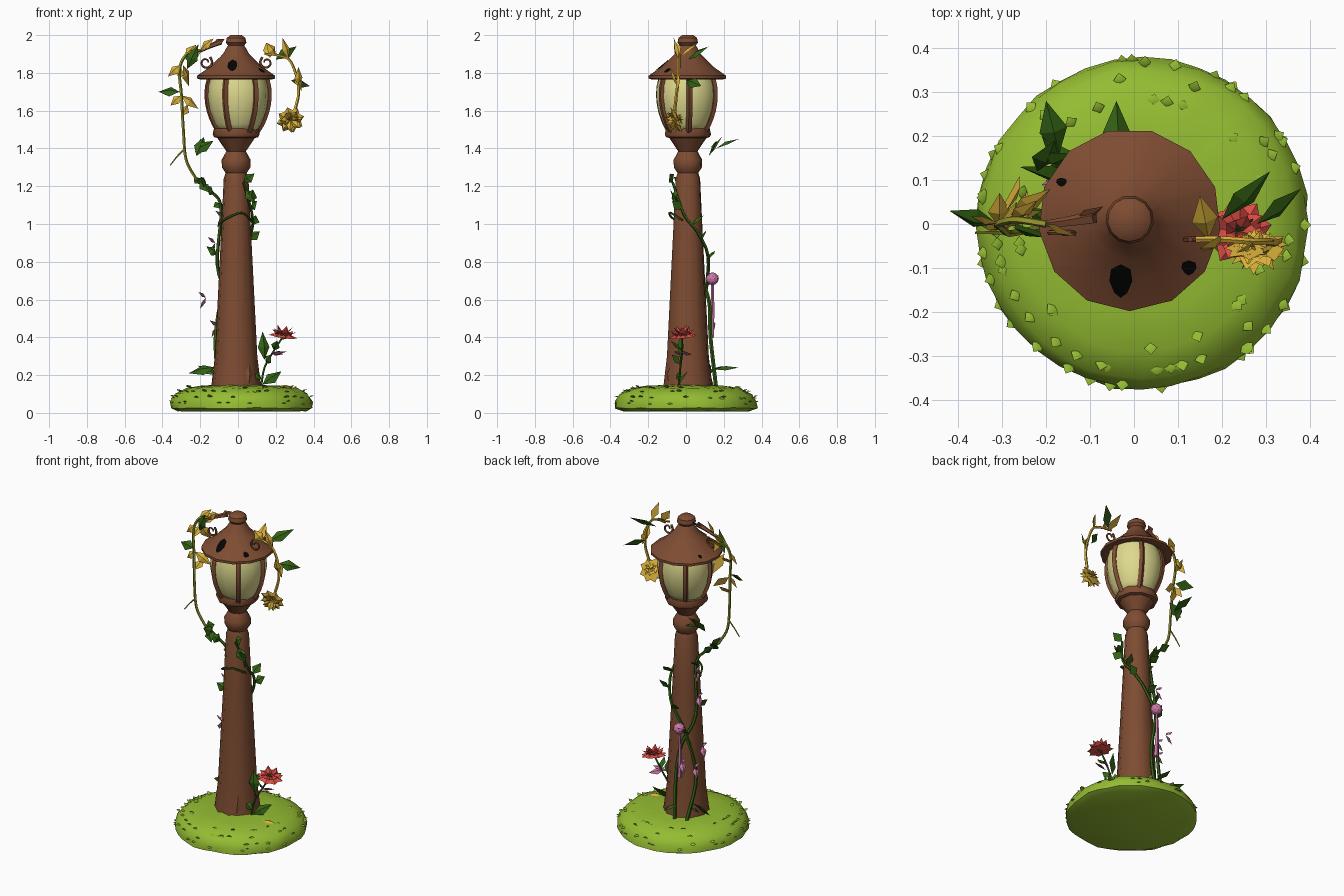
import bpy, bmesh, math, random
from mathutils import Vector as V

if "Cube" in bpy.data.objects:
    bpy.data.objects.remove(bpy.data.objects["Cube"])
random.seed(4)

def mat(name, r, g, b):
    m = bpy.data.materials.new(name)
    lin = [((c / 255 + .055) / 1.055) ** 2.4 if c > 10 else c / 255 / 12.92 for c in (r, g, b)]
    m.diffuse_color = (*lin, 1)
    m.use_nodes = True
    m.node_tree.nodes["Principled BSDF"].inputs["Base Color"].default_value = m.diffuse_color
    return m

BROWN = mat("brown wood", 126, 76, 50)
GRASS = mat("grass green", 148, 188, 50)
GLASS = mat("pale glass", 222, 217, 142)
GREEN = mat("leaf green", 52, 98, 20)
YELLOW = mat("petal yellow", 222, 180, 60)
RED = mat("rose red", 224, 78, 70)
PINK = mat("blossom pink", 206, 122, 172)
BLACK = mat("black hole", 5, 5, 5)
OLIVE = mat("olive stem", 150, 150, 45)

def finish(name, bm, m, smooth=40):
    bmesh.ops.recalc_face_normals(bm, faces=bm.faces)
    me = bpy.data.meshes.new(name)
    bm.to_mesh(me)
    bm.free()
    me.materials.append(m)
    if smooth:
        me.shade_smooth()
        me.set_sharp_from_angle(angle=math.radians(smooth))
    ob = bpy.data.objects.new(name, me)
    bpy.context.collection.objects.link(ob)

def skin(bm, rings):
    n = len(rings[0])
    for a, b in zip(rings, rings[1:]):
        for i in range(n):
            bm.faces.new((a[i], a[(i + 1) % n], b[(i + 1) % n], b[i]))
    bm.faces.new(rings[0])
    bm.faces.new(rings[-1])

def lathe(bm, profile, n, cx=0, cy=0, jitter=0, phase=0):
    def j():
        return random.uniform(-jitter, jitter)
    skin(bm, [[bm.verts.new((cx + (r + j()) * math.sin(a), cy - (r + j()) * math.cos(a), z + j() / 2))
               for a in (phase + math.tau * i / n for i in range(n))] for r, z in profile])

def spline(pts, steps=5):
    p = [V(q) for q in pts]
    p = [2 * p[0] - p[1]] + p + [2 * p[-1] - p[-2]]
    out = []
    for a, b, c, d in zip(p, p[1:], p[2:], p[3:]):
        for s in range(steps):
            t = s / steps
            out.append(.5 * (2 * b + (c - a) * t + (2 * a - 5 * b + 4 * c - d) * t * t
                             + (3 * b - a - 3 * c + d) * t ** 3))
    return out + [p[-2]]

def tube(bm, pts, r0, r1, n=5, steps=5):
    path = spline(pts, steps)
    side, rings = V((.31, .83, .2)), []
    for i, q in enumerate(path):
        t = (path[min(i + 1, len(path) - 1)] - path[max(i - 1, 0)]).normalized()
        side = (side - t * side.dot(t)).normalized()
        up, r = t.cross(side), r0 + (r1 - r0) * i / (len(path) - 1)
        rings.append([bm.verts.new(q + r * (side * math.cos(math.tau * k / n) + up * math.sin(math.tau * k / n)))
                      for k in range(n)])
    skin(bm, rings)
    return path

def leaf(bm, base, d, width, up=(.2, -.8, .6)):
    """Folded diamond leaf or petal: d is the vector from base to tip."""
    base, d, up = V(base), V(d), V(up)
    s = d.cross(up).normalized() * width / 2
    n = s.cross(d).normalized() * width * .22
    b, l, r, t, m = [bm.verts.new(q) for q in (base, base + d * .45 + s, base + d * .45 - s,
                                               base + d, base + d * .45 + n)]
    for f in ((b, r, m), (r, t, m), (t, l, m), (l, b, m), (b, l, t, r)):
        bm.faces.new(f)

def rose(bm, c, axis, r):
    """Layered rings of petals opening around an axis."""
    c, axis = V(c), V(axis).normalized()
    u = axis.orthogonal().normalized()
    w = axis.cross(u)
    for n, reach, lift, start in ((8, 1, .1, 0), (7, .8, .5, .1), (5, .5, .8, .2)):
        for k in range(n):
            a = math.tau * k / n + reach
            out = u * math.cos(a) + w * math.sin(a)
            leaf(bm, c - axis * r * .3 + out * r * start * .3, out * r * reach + axis * r * lift,
                 r * .95 * reach + r * .1, axis)

def sprays(bm, path, every, length, width, drop, centre=(0, 0)):
    """Leaves along a path, pointing away from the centre, turned left and right in turn."""
    for i, q in enumerate(path[2::every]):
        a = math.atan2(q.y - centre[1], q.x - centre[0]) + (.9 if i % 2 else -.7)
        dz = drop if i % 2 else abs(drop) * .9
        leaf(bm, q, V((math.cos(a), math.sin(a), dz)).normalized() * length * random.uniform(.85, 1.15), width)

# grass mound with small blades on its rim and top
bm = bmesh.new()
lathe(bm, [(.34, .01), (.375, .025), (.375, .06), (.35, .1), (.29, .13), (.2, .143), (.08, .147)],
      36, .02, 0, .006)
for i in range(90):
    a, (r, z) = random.uniform(0, math.tau), random.choice(((.37, .05), (.365, .08), (.33, .11), (.28, .13)))
    o = V((math.sin(a), math.cos(a), 0))
    leaf(bm, V((.02, 0, z)) + o * (r - .01), o * .028 + V((0, 0, random.uniform(-.01, .02))), .03, (0, 0, 1))
finish("grass_mound", bm, GRASS, 50)

# post with collar and cup
bm = bmesh.new()
lathe(bm, [(.135, .12), (.13, .16), (.113, .3), (.08, .95), (.066, 1.24), (.056, 1.27),
           (.076, 1.3), (.077, 1.34), (.052, 1.385), (.1, 1.455), (.118, 1.46),
           (.125, 1.475), (.118, 1.505), (.09, 1.505)], 10, -.01, .01, 0, .2)
leaf(bm, (.055, -.095, .13), (0, .03, .17), .08, (.5, -1, 0))
finish("post", bm, BROWN)

# glass globe and its six bars
globe = [(.1, 1.49), (.125, 1.53), (.152, 1.6), (.163, 1.67), (.16, 1.73), (.145, 1.785)]
bm = bmesh.new()
lathe(bm, globe, 12, 0, .005, 0, math.radians(5))
finish("lantern_glass", bm, GLASS, 60)
bm = bmesh.new()
for k in range(6):
    a = math.radians(-25 + 60 * k)
    tube(bm, [(r * math.sin(a), .005 - r * math.cos(a), z) for r, z in globe], .016, .016, 4, 2)
finish("lantern_bars", bm, BROWN)

# roof and finial
bm = bmesh.new()
lathe(bm, [(.13, 1.785), (.19, 1.765), (.208, 1.77), (.208, 1.785), (.14, 1.832), (.09, 1.88),
           (.07, 1.9), (.05, 1.935), (.043, 1.945), (.055, 1.96), (.05, 1.985), (.03, 2)], 13, -.01, .01)
finish("roof", bm, BROWN)

# dark holes in the roof, as thin plates
bm = bmesh.new()
for cx, cy, w, h in ((-.03, -.13, .026, .038), (.125, -.1, .017, .017), (-.165, .095, .012, .01)):
    pts = []
    for k in range(8):
        a = math.tau * k / 8
        x, y = cx + w * math.cos(a) * (1 + .3 * math.sin(a)), cy + h * math.sin(a)
        r = math.hypot(x + .01, y - .01)
        pts.append(bm.verts.new((x, y, 1.836 + (.14 - r) * (.69 if r > .14 else .96))))
    bm.faces.new(pts)
finish("roof_holes", bm, BLACK, 0)

# brown branch and curled tendrils
bm = bmesh.new()
tube(bm, [(-.2, 0, 1.915), (-.15, .005, 1.94), (-.09, .015, 1.965)], .008, .016)
leaf(bm, (-.13, .01, 1.95), (.06, .03, .03), .04)
for cx, cy, s in ((-.17, -.02, 1), (.15, -.035, -1)):
    tube(bm, [(cx + s * (.012 + .003 * k) * math.cos(k * .9), cy, 1.855 + (.012 + .003 * k) * math.sin(k * .9))
              for k in range(9)], .005, .007, 5, 2)
finish("branch_and_tendrils", bm, BROWN)

# climbing vines and the rose stalk
bm = bmesh.new()
vine_a = tube(bm, [(-.1, .14, .13), (-.12, .07, .4), (-.07, .11, .68), (.02, .115, .84),
                   (.07, .06, .96), (.075, -.01, 1.05), (.03, -.07, 1.22)], .011, .007)
vine_b = tube(bm, [(-.03, .16, .13), (-.02, .13, .4), (-.05, .12, .6), (-.11, .06, .78),
                   (-.09, .03, 1.08), (-.14, .01, 1.17), (-.22, -.01, 1.235)], .011, .008)
tube(bm, [(.07, -.02, 1.02), (.02, -.085, 1.06), (-.06, -.07, 1.03), (-.1, 0, 1)], .006, .006)
stalk = tube(bm, [(.12, -.04, .13), (.14, -.03, .24), (.19, -.02, .33), (.235, -.02, .4)], .006, .005)
finish("vines", bm, GREEN)

# stem hanging from the branch
bm = bmesh.new()
hanging = tube(bm, [(-.22, -.01, 1.235), (-.275, -.02, 1.34), (-.29, -.02, 1.5), (-.3, -.01, 1.68),
                    (-.31, 0, 1.82), (-.27, .01, 1.9), (-.2, 0, 1.92)], .008, .009)
tube(bm, [(-.28, -.02, 1.4), (-.32, -.02, 1.36), (-.36, -.02, 1.31)], .005, .003)
finish("hanging_stem", bm, OLIVE)

# leaves along the vines, then the large single ones
bm = bmesh.new()
sprays(bm, vine_a[8:], 4, .085, .06, .8)
sprays(bm, vine_b[10:], 4, .08, .06, .7)
sprays(bm, vine_a[-6:], 2, .08, .065, -1.5)
sprays(bm, vine_b[-6:], 2, .08, .06, -.8, (-.2, .1))
sprays(bm, stalk, 4, .08, .05, .9, (.16, 0))
for b, d in (((-.12, .1, .24), (-.14, .03, -.03)), ((-.12, .1, .2), (-.09, .1, .05)),
             ((-.04, .15, .23), (0, .13, .01)), ((.14, -.03, .28), (-.01, 0, .15)),
             ((.13, -.04, .15), (.1, .05, .07)), ((-.22, .12, 1.36), (.04, .07, .1)),
             ((-.17, .16, 1.4), (-.03, .12, .05)), ((-.23, .14, 1.38), (.1, .02, .06)),
             ((-.31, 0, 1.7), (-.11, .03, 0)), ((-.27, 0, 1.82), (.06, -.03, .13)),
             ((.2, .01, 1.87), (.11, .11, .07)), ((.28, 0, 1.76), (.1, .08, -.03))):
    leaf(bm, b, d, .065)
finish("leaves", bm, GREEN, 0)

# yellow blossoms at the lantern
bm = bmesh.new()
arch = tube(bm, [(.14, -.035, 1.9), (.2, -.035, 1.895), (.27, -.04, 1.87), (.31, -.04, 1.78),
                 (.32, -.05, 1.69), (.3, -.06, 1.6)], .007, .009)
sprays(bm, arch[8:20], 4, .11, .045, -3, (.28, 0))
sprays(bm, hanging[10:], 3, .09, .05, -.9, (-.29, -.03))
for b, d in (((.17, -.035, 1.88), (-.02, .1, .08)), ((.2, -.035, 1.89), (-.05, -.02, .07)),
             ((-.28, .02, 1.87), (.09, .06, .05)), ((-.29, .03, 1.84), (.03, .08, -.11)),
             ((-.3, 0, 1.68), (.09, .03, -.07))):
    leaf(bm, b, d, .06)
rose(bm, (.28, -.065, 1.545), (.1, -.6, -.25), .075)
rose(bm, (.28, -.05, 1.565), (.1, .4, .6), .05)
leaf(bm, (.215, -.06, .14), (.075, .02, -.004), .05, (0, 0, 1))  # fallen petal
finish("yellow_blossoms", bm, YELLOW, 0)

# red rose beside the post
bm = bmesh.new()
rose(bm, (.24, -.02, .42), (.15, -.1, 1), .078)
finish("red_rose", bm, RED, 0)

# pink blossoms and bud on the vines
bm = bmesh.new()
bmesh.ops.create_icosphere(bm, subdivisions=2, radius=.034)
bmesh.ops.translate(bm, verts=bm.verts, vec=(-.05, .14, .71))
tube(bm, [(-.05, .14, .7), (-.055, .14, .56), (-.05, .135, .4)], .007, .014)
for b in ((-.12, .05, .9), (-.17, .08, .61), (-.11, .07, .46), (-.08, .02, 1.04), (-.06, .13, .5)):
    leaf(bm, b, (-.03, .02, -.06), .04, (-.5, .3, .7))
    leaf(bm, b, (-.04, .01, .03), .04, (-.5, .3, .7))
leaf(bm, (.17, -.05, .31), (.09, .01, .015), .04, (-.5, .3, .7))
leaf(bm, (.18, -.03, .32), (.06, .06, -.01), .04, (-.5, .3, .7))
finish("pink_blossoms", bm, PINK, 0)
